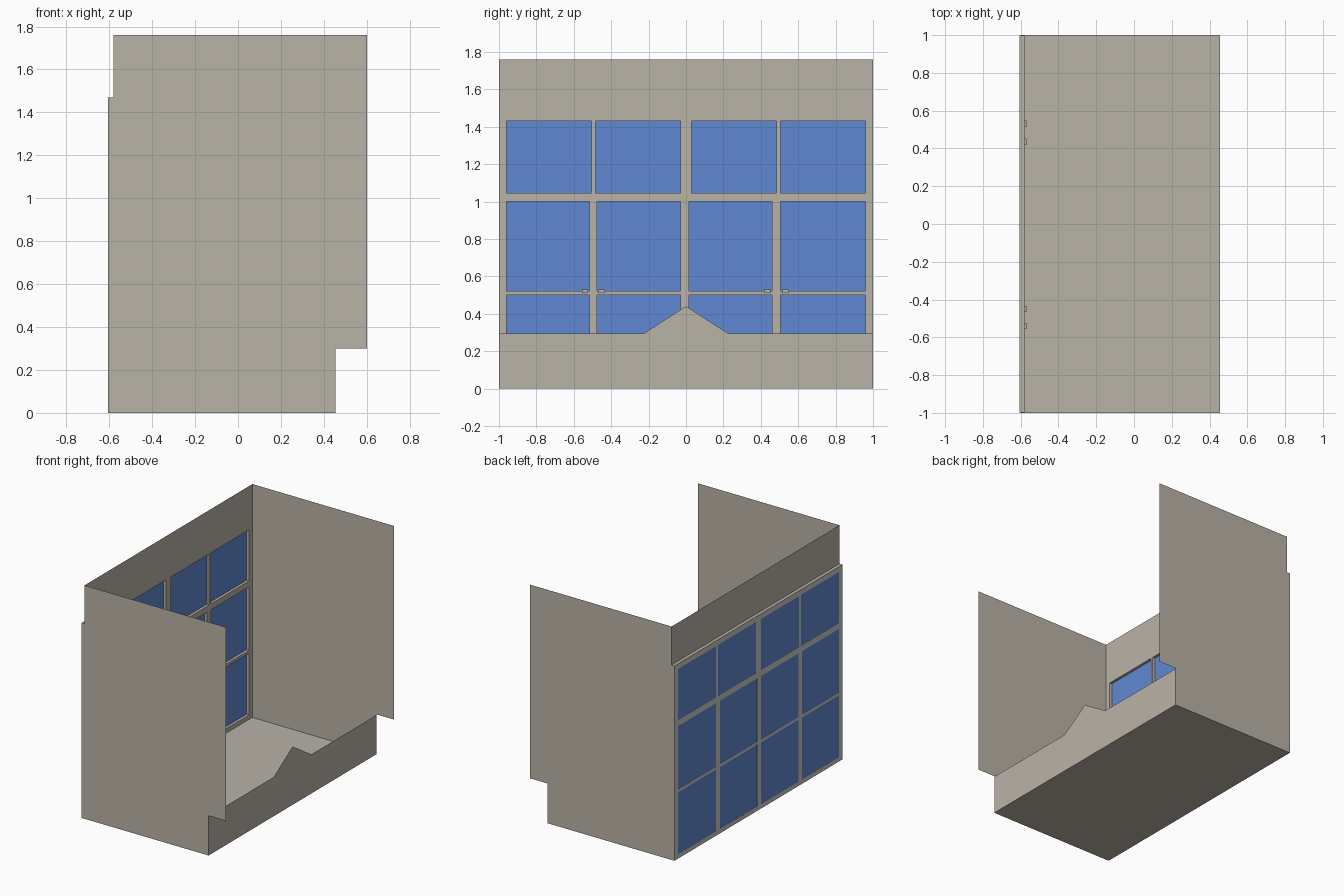
import bpy

if "Cube" in bpy.data.objects:
    bpy.data.objects.remove(bpy.data.objects["Cube"])


def material(name, rgb):
    lin = [((c / 255 + 0.055) / 1.055) ** 2.4 for c in rgb]
    m = bpy.data.materials.new(name)
    m.diffuse_color = (*lin, 1)
    m.use_nodes = True
    m.node_tree.nodes["Principled BSDF"].inputs["Base Color"].default_value = m.diffuse_color
    return m


WALL = material("warm_grey_wall", (186, 179, 167))
GLASS = material("blue_glass", (97, 137, 211))
TRIM = material("light_grey_trim", (202, 201, 198))


def mesh_object(name, verts, faces, mat):
    me = bpy.data.meshes.new(name)
    me.from_pydata(verts, [], faces)
    me.materials.append(mat)
    ob = bpy.data.objects.new(name, me)
    bpy.context.collection.objects.link(ob)
    return ob


def sheet(name, verts, mat=WALL):
    return mesh_object(name, verts, [list(range(len(verts)))], mat)


def boxes(name, x0, x1, rects, mat):
    """One object holding a box for each (y0, y1, z0, z1) rectangle."""
    verts, faces = [], []
    for y0, y1, z0, z1 in rects:
        n = len(verts)
        verts += [(x, y, z) for x in (x0, x1) for y, z in
                  ((y0, z0), (y1, z0), (y1, z1), (y0, z1))]
        faces += [[n + i for i in f] for f in
                  ((0, 3, 2, 1), (4, 5, 6, 7), (0, 1, 5, 4),
                   (1, 2, 6, 5), (2, 3, 7, 6), (3, 0, 4, 7))]
    return mesh_object(name, verts, faces, mat)


BACK, INNER, FRONT, RIM = -0.605, -0.58, 0.455, 0.295

# End walls: single sheets with a step at the lower front and upper back
profile = [(BACK, 0), (FRONT, 0), (FRONT, 0.3), (0.602, 0.3),
           (0.602, 1.76), (INNER, 1.76), (INNER, 1.47), (BACK, 1.47)]
sheet("end_wall_near", [(x, -1, z) for x, z in profile])
sheet("end_wall_far", [(x, 1, z) for x, z in reversed(profile)])

# Floor
sheet("floor", [(-0.6, -1, 0), (FRONT, -1, 0), (FRONT, 1, 0), (-0.6, 1, 0)])

# Low front wall with a pointed centre
front = [(-1, 0), (1, 0), (1, RIM), (0.225, RIM), (0, 0.44),
         (-0.225, RIM), (-1, RIM)]
sheet("front_lip", [(FRONT, y, z) for y, z in front])

# Band above the windows
sheet("upper_back_wall", [(INNER, -1, 1.47), (INNER, 1, 1.47),
                          (INNER, 1, 1.76), (INNER, -1, 1.76)])

# Window openings: each row is (bottom, top, pane spans along y)
E = 0.999
lower = [(-0.96, -0.515), (-0.475, -0.03), (0.015, 0.46), (0.505, 0.96)]
upper = [(-0.96, -0.505), (-0.485, -0.03), (0.03, 0.485), (0.505, 0.96)]
rows = [(0.035, 0.5, lower), (0.522, 1.0, lower), (1.045, 1.43, upper)]

# Bars fill everything between the openings
bars, z = [], 0.001
for z0, z1, panes in rows:
    bars.append((-E, E, z, z0))
    edges = [-E] + [v for p in panes for v in p] + [E]
    bars += [(edges[i], edges[i + 1], z0, z1) for i in range(0, len(edges), 2)]
    z = z1
bars.append((-E, E, z, 1.466))

boxes("window_frame_inside", -0.6, INNER, bars, WALL)
boxes("window_trim_outside", BACK, -0.604, bars, TRIM)
boxes("window_glass", -0.604, -0.6, [(-E, E, 0, 1.45)], GLASS)
boxes("window_top_ledge", BACK, INNER, [(-E, E, 1.466, 1.47)], WALL)

# Small sash handles on the middle row
boxes("sash_handles", -0.6, -0.57,
      [(y - 0.017, y + 0.017, 0.512, 0.53) for y in (-0.54, -0.45, 0.435, 0.53)],
      WALL)
